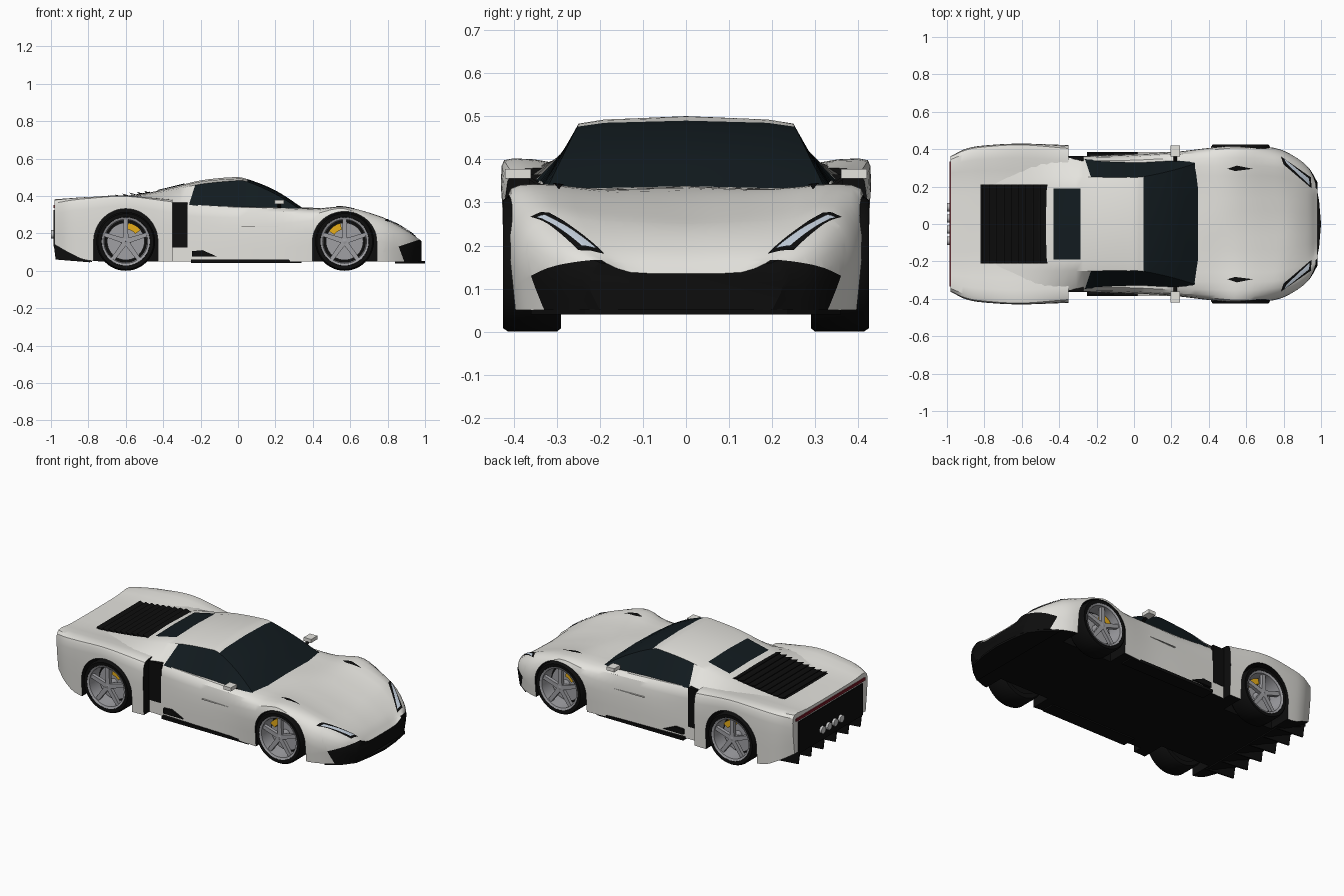
import bpy, bmesh
from math import sin, cos, pi, radians
from mathutils import Vector

if "Cube" in bpy.data.objects:
    bpy.data.objects.remove(bpy.data.objects["Cube"])


def mat(name, r, g, b):
    m = bpy.data.materials.new(name)
    m.diffuse_color = (r, g, b, 1)
    m.use_nodes = True
    m.node_tree.nodes["Principled BSDF"].inputs["Base Color"].default_value = m.diffuse_color
    return m


PAINT = mat("paint", .78, .77, .73)
BLACK = mat("black_trim", .004, .004, .004)
GLASS = mat("glass", .006, .011, .014)
METAL = mat("metal", .35, .35, .37)
LAMP = mat("lamp", .6, .68, .78)
CHROME = mat("chrome", .75, .75, .75)
RED = mat("red", .2, .01, .02)
YELLOW = mat("yellow", .8, .42, .01)


def smooth(ob, angle=30):
    bpy.ops.object.select_all(action='DESELECT')
    ob.select_set(True)
    bpy.context.view_layer.objects.active = ob
    bpy.ops.object.shade_smooth_by_angle(angle=radians(angle))


def finish(name, bm, mats, angle=30):
    bmesh.ops.recalc_face_normals(bm, faces=bm.faces)
    me = bpy.data.meshes.new(name)
    bm.to_mesh(me)
    bm.free()
    ob = bpy.data.objects.new(name, me)
    bpy.context.collection.objects.link(ob)
    for m in mats:
        me.materials.append(m)
    if angle:
        smooth(ob, angle)
    return ob


def spline(p, n):
    """Catmull-Rom through a list of vectors."""
    p = [2 * p[0] - p[1]] + p + [2 * p[-1] - p[-2]]
    out = []
    for a, b, c, d in zip(p, p[1:], p[2:], p[3:]):
        for k in range(n):
            t = k / n
            out.append(.5 * (2 * b + (c - a) * t + (2 * a - 5 * b + 4 * c - d) * t * t
                             + (3 * b - a - 3 * c + d) * t ** 3))
    return out + [p[-2]]


def loft(name, rows, nx, ny, cuts, pick, mats):
    """Closed skin over half sections (x, y0 z0 y1 z1 ...), mirrored in y."""
    cols = [spline([Vector((r[0], r[i], r[i + 1])) for r in rows], nx)
            for i in range(1, len(rows[0]), 2)]
    bm = bmesh.new()
    rings = []
    for sec in zip(*cols):
        half = spline(list(sec), ny) if ny > 1 else list(sec)
        ring = half + [Vector((v.x, -v.y, v.z)) for v in half[:0:-1]]
        rings.append([bm.verts.new(v) for v in ring])
    n = len(rings[0])
    for a, b in zip(rings, rings[1:]):
        for i in range(n):
            bm.faces.new((a[i], a[(i + 1) % n], b[(i + 1) % n], b[i]))
    bm.faces.new(rings[0])
    bm.faces.new(rings[-1])
    for co, no in cuts:
        bmesh.ops.bisect_plane(bm, geom=bm.verts[:] + bm.edges[:] + bm.faces[:],
                               plane_co=co, plane_no=no)
    bmesh.ops.recalc_face_normals(bm, faces=bm.faces)
    for f in bm.faces:
        f.material_index = pick(f.calc_center_median(), f.normal)
    return finish(name, bm, mats)


def extrude(name, pts, vec, m, angle=0):
    """Prism from an outline and a sweep vector."""
    bm = bmesh.new()
    a = [bm.verts.new(p) for p in pts]
    b = [bm.verts.new(Vector(p) + Vector(vec)) for p in pts]
    bm.faces.new(a)
    bm.faces.new(b[::-1])
    for i in range(len(a)):
        bm.faces.new((a[i - 1], a[i], b[i], b[i - 1]))
    return finish(name, bm, [m], angle)


def box(name, x, y, z, m):
    return extrude(name, [(x[0], y[0], z[0]), (x[1], y[0], z[0]), (x[1], y[1], z[0]), (x[0], y[1], z[0])],
                   (0, 0, z[1] - z[0]), m)


def lathe(name, prof, centre, s, m, seg=40):
    """Revolve a closed (radius, y) profile about the axle."""
    bm = bmesh.new()
    rings = [[bm.verts.new((centre[0] + r * cos(2 * pi * k / seg), s * y, centre[1] + r * sin(2 * pi * k / seg)))
              for r, y in prof] for k in range(seg)]
    for a, b in zip(rings, rings[1:] + rings[:1]):
        for i in range(len(prof)):
            j = (i + 1) % len(prof)
            bm.faces.new((a[i], a[j], b[j], b[i]))
    return finish(name, bm, [m], 40)


def decal(name, q, m, up=.004, n=8):
    """Quad in plan view, dropped on to the bodywork."""
    dg = bpy.context.evaluated_depsgraph_get()
    q = [Vector((x, y, 1)) for x, y in q]
    bm = bmesh.new()
    g = []
    for i in range(n + 1):
        for j in range(n + 1):
            p = q[0].lerp(q[1], i / n).lerp(q[3].lerp(q[2], i / n), j / n)
            hit, loc = bpy.context.scene.ray_cast(dg, p, (0, 0, -1))[:2]
            g.append(bm.verts.new((p.x, p.y, (loc.z if hit else .2) + up)))
    for i in range(n):
        for j in range(n):
            k = i * (n + 1) + j
            bm.faces.new((g[k], g[k + 1], g[k + n + 2], g[k + n + 1]))
    return finish(name, bm, [m])


# Body shells: front with doors, and the wider rear quarters
front = loft("front_body", [
    (-.35, 0, .36, .20, .36, .34, .36, .358, .25, .36, .05),
    (-.05, 0, .33, .20, .33, .34, .342, .37, .24, .372, .05),
    (.20, 0, .335, .20, .335, .35, .335, .382, .25, .38, .05),
    (.40, 0, .337, .20, .332, .35, .327, .405, .27, .395, .05),
    (.57, 0, .318, .20, .326, .355, .342, .42, .30, .412, .05),
    (.75, 0, .27, .20, .28, .345, .292, .405, .21, .395, .05),
    (.85, 0, .235, .18, .24, .32, .243, .365, .17, .355, .05),
    (.93, 0, .185, .16, .19, .27, .195, .305, .14, .29, .05),
    (.98, 0, .135, .13, .138, .20, .16, .225, .11, .20, .05)],
    5, 3, [((.86, 0, .13), (-.316, 0, .949)), ((.87, 0, .1), (.94, 0, .35))],
    lambda c, n: int(n.z < -.7 or n.x > .98 or
                     (abs(c.y) > .2 and c.z < .13 + (c.x - .86) / 3 and c.x > .87 - (c.z - .1) * .37)),
    [PAINT, BLACK])
rear = loft("rear_body", [
    (-.98, 0, .37, .22, .372, .345, .378, .362, .30, .345, .14),
    (-.90, 0, .373, .22, .375, .375, .386, .402, .32, .39, .095),
    (-.80, 0, .375, .22, .378, .39, .394, .42, .33, .41, .055),
    (-.60, 0, .38, .22, .38, .40, .402, .43, .345, .42, .05),
    (-.35, 0, .37, .22, .37, .38, .378, .42, .31, .415, .05)],
    6, 3, [], lambda c, n: int(n.z < -.7 or n.x > .95), [PAINT, BLACK])

# Wheel arches cut out of the shells
for ob, x, top in ((front, .57, .16), (rear, -.60, .175)):
    for s in (1, -1):
        arc = [(x + .172 * cos(pi * k / 24), s * .27, .157 + top * sin(pi * k / 24)) for k in range(25)]
        cut = extrude("arch_cutter", [(x + .172, s * .27, 0)] + arc + [(x - .172, s * .27, 0)],
                      (0, s * .25, 0), PAINT)
        cut.data.materials.append(BLACK)
        for p in cut.data.polygons:
            p.material_index = 1
        cut.hide_render = True
        mod = ob.modifiers.new("arch", 'BOOLEAN')
        mod.operation, mod.solver, mod.object = 'DIFFERENCE', 'EXACT', cut
        bpy.context.view_layer.objects.active = ob
        bpy.ops.object.modifier_apply(modifier=mod.name)
        bpy.data.objects.remove(cut)
    smooth(ob)

# Cabin: glass at the screen and sides, painted roof and buttresses
loft("cabin", [
    (-.80, 0, .373, .19, .373, .24, .373, .37, .365),
    (-.55, 0, .403, .19, .401, .25, .397, .37, .38),
    (-.35, 0, .447, .19, .442, .25, .432, .355, .365),
    (-.20, 0, .483, .19, .476, .25, .463, .342, .345),
    (-.03, 0, .50, .19, .491, .25, .48, .335, .333),
    (.05, 0, .49, .19, .485, .253, .476, .335, .33),
    (.20, 0, .43, .19, .425, .285, .41, .345, .325),
    (.35, 0, .333, .19, .328, .33, .318, .35, .31)],
    4, 1, [((.05, 0, 0), (1, 0, 0)), ((-.26, 0, .36), (.95, 0, -.3))],
    lambda c, n: int(c.x > .05 or (c.x > -.26 + (c.z - .36) * .31 and abs(c.y) > .26)), [PAINT, GLASS])

# Rear window, engine cover and slats
bpy.context.view_layer.update()
decal("rear_window", [(-.43, -.19), (-.285, -.19), (-.285, .19), (-.43, .19)], GLASS)
decal("engine_cover", [(-.82, -.21), (-.47, -.21), (-.47, .21), (-.82, .21)], BLACK)
for i in range(9):
    x = -.805 + i * .039
    z = .379 + .036 * max(0, (x + .79) / .3)
    extrude("engine_slat", [(x, -.21, z + .002), (x + .033, -.21, z), (x - .008, -.21, z + .012)],
            (0, .42, 0), BLACK)

for s in (1, -1):
    # Headlights and bonnet vents
    decal("headlight_frame", [(.785, s * .362), (.80, s * .318), (.95, s * .19), (.945, s * .25)], BLACK)
    decal("headlight", [(.805, s * .348), (.813, s * .326), (.94, s * .207), (.935, s * .243)], LAMP, .003)
    decal("bonnet_vent", [(.50, s * .295), (.54, s * .283), (.635, s * .295), (.55, s * .312)], BLACK)

    # Mirror on a stalk
    box("mirror", (.195, .245), (s * .36, s * .42), (.356, .378), PAINT)
    extrude("mirror_stalk", [(.21, s * .33, .33), (.23, s * .33, .33), (.23, s * .375, .36), (.21, s * .375, .36)],
            (0, 0, .008), BLACK)

    # Side intake, sill and door crease
    box("side_intake", (-.352, -.27), (s * .30, s * .364), (.125, .365), BLACK)
    box("sill", (-.25, .34), (s * .30, s * .385), (.042, .06), BLACK)
    extrude("sill_scoop", [(-.245, s * .35, .105), (-.19, s * .35, .11), (-.11, s * .35, .075), (-.245, s * .35, .075)],
            (0, s * .03, 0), BLACK)
    box("door_crease", (.02, .27), (s * .36, s * .384), (.233, .236), PAINT)

    # Wheels
    for x, ang in ((.57, 125), (-.60, 60)):
        c = (x, .157)
        lathe("tyre", [(.122, .29), (.149, .29), (.157, .30), (.157, .413), (.149, .425), (.13, .423),
                       (.122, .41)], c, s, BLACK, 48)
        lathe("rim", [(.13, .41), (.129, .424), (.117, .419), (.113, .33), (.13, .33)], c, s, METAL, 48)
        lathe("wheel_back", [(.001, .30), (.126, .30), (.126, .325), (.001, .325)], c, s, BLACK)
        lathe("brake_disc", [(.001, .33), (.10, .33), (.10, .347), (.001, .347)], c, s, METAL)
        lathe("hub", [(.001, .34), (.026, .34), (.024, .41), (.001, .414)], c, s, METAL, 20)
        for k in range(5):
            a = pi / 2 + k * 2 * pi / 5
            ps = [(.012, -.014), (.118, -.011), (.118, .011), (.012, .014)]
            extrude("spoke", [(x + r * cos(a) - w * sin(a), s * .39, .157 + r * sin(a) + w * cos(a))
                              for r, w in ps], (0, s * .022, 0), METAL)
        arc = [radians(ang + d) for d in (-22, -11, 0, 11, 22)]
        extrude("brake_caliper", [(x + .065 * cos(a), s * .35, .157 + .065 * sin(a)) for a in arc] +
                [(x + .1 * cos(a), s * .35, .157 + .1 * sin(a)) for a in arc[::-1]], (0, s * .03, 0), YELLOW)

# Front splitter
half = [(.84, .36), (.92, .30), (.97, .235), (.99, .12)]
extrude("front_splitter", [(x, y, .04) for x, y in half] + [(1, 0, .04)] +
        [(x, -y, .04) for x, y in half[::-1]], (0, 0, .012), BLACK)

# Tail: panel, light strip, floor, fins and exhausts
box("rear_panel", (-.986, -.95), (-.31, .31), (.13, .325), BLACK)
box("tail_light", (-.987, -.95), (-.335, .335), (.336, .352), RED)
extrude("diffuser_floor", [(-.985, -.31, .13), (-.985, .31, .13), (-.78, .31, .045), (-.78, -.31, .045)],
        (0, 0, .01), BLACK)
for i in range(6):
    extrude("diffuser_fin", [(-.985, -.304 + i * .12, .14), (-.975, -.304 + i * .12, .06),
                             (-.79, -.304 + i * .12, .045), (-.79, -.304 + i * .12, .06)], (0, .008, 0), BLACK)
for y in (-.09, -.03, .03, .09):
    extrude("exhaust", [(-1, y + .022 * cos(k * pi / 8), .195 + .022 * sin(k * pi / 8)) for k in range(16)],
            (.04, 0, 0), CHROME, 30)
